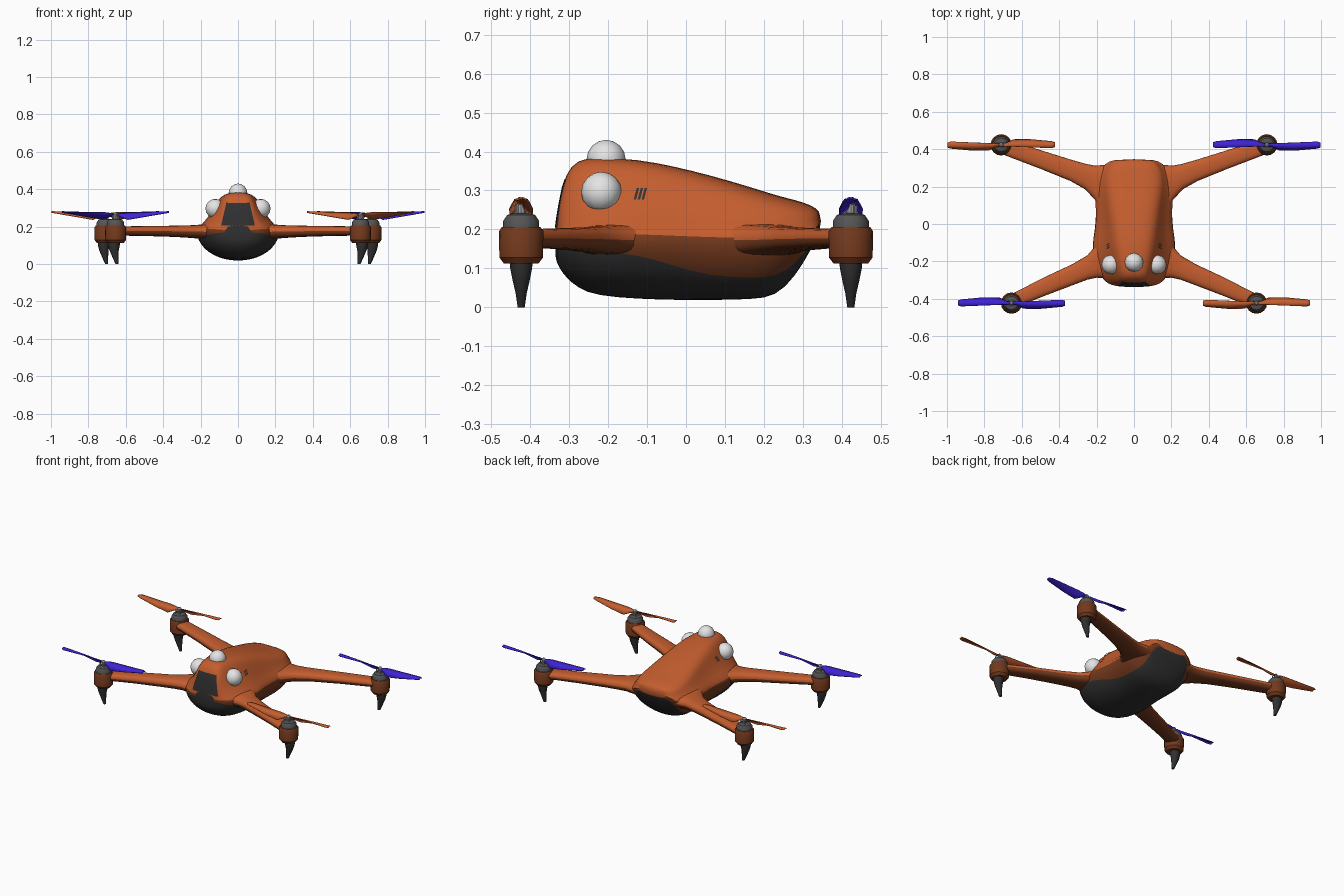
import bpy, bmesh, math
from mathutils import Vector

if "Cube" in bpy.data.objects:
    bpy.data.objects.remove(bpy.data.objects["Cube"])

def material(name, r, g, b):
    m = bpy.data.materials.new(name)
    m.diffuse_color = (r, g, b, 1)
    m.use_nodes = True
    m.node_tree.nodes["Principled BSDF"].inputs["Base Color"].default_value = m.diffuse_color
    return m

ORANGE = material("orange shell", .55, .11, .028)
BROWN = material("brown lower shell", .17, .04, .012)
DARK = material("dark cover", .03, .03, .03)
GREY = material("motor grey", .09, .09, .09)
WHITE = material("white dome", .78, .78, .78)
BLUE = material("blue blade", .05, .017, .68)
STEEL = material("hub steel", .35, .35, .36)

def finish(name, bm, mats, angle=35):
    bmesh.ops.recalc_face_normals(bm, faces=bm.faces)
    me = bpy.data.meshes.new(name)
    bm.to_mesh(me)
    bm.free()
    for m in mats:
        me.materials.append(m)
    ob = bpy.data.objects.new(name, me)
    bpy.context.collection.objects.link(ob)
    bpy.ops.object.select_all(action='DESELECT')
    ob.select_set(True)
    bpy.context.view_layer.objects.active = ob
    bpy.ops.object.shade_smooth_by_angle(angle=math.radians(angle))
    return ob

def loft(name, rings, mats, rule=None, angle=35, caps=(0, 0)):
    """Skin closed rings; rule(j) gives the material of strip j."""
    bm = bmesh.new()
    vs = [[bm.verts.new(p) for p in r] for r in rings]
    n = len(rings[0])
    for a, b in zip(vs, vs[1:]):
        for j in range(n):
            f = bm.faces.new((a[j], a[(j + 1) % n], b[(j + 1) % n], b[j]))
            f.material_index = rule(j) if rule else 0
    for r, c in zip((vs[0], vs[-1]), caps):
        bm.faces.new(r).material_index = c
    return finish(name, bm, mats, angle)

def lathe(name, profile, x, y, mat, n=16):
    rings = [[(x + r * math.cos(2 * math.pi * k / n), y + r * math.sin(2 * math.pi * k / n), z)
              for k in range(n)] for r, z in profile]
    return loft(name, rings, [mat])

# Fuselage: y, bottom, top, half width, shoulder half width, cover edge height
stations = [
    (-.337, .125, .196, .075, .06, .17), (-.325, .10, .27, .125, .08, .168),
    (-.31, .078, .345, .152, .078, .163), (-.278, .048, .38, .178, .078, .155),
    (-.23, .028, .386, .212, .085, .15), (-.12, .02, .38, .228, .105, .138),
    (-.03, .018, .362, .212, .115, .105), (.06, .018, .34, .208, .125, .075),
    (.17, .02, .308, .218, .14, .07), (.23, .027, .288, .212, .145, .072),
    (.28, .078, .276, .192, .14, .105), (.322, .15, .263, .16, .12, .165),
    (.347, .2, .245, .115, .09, .21)]
LOW, P = 5, .93
rings = []
for y, zb, zt, w, wt, zc in stations:
    zm = max(.185, zb + .025)
    tc = math.acos(((zm - zc) / (zm - zb)) ** (1 / P))
    angles = [tc * k / LOW for k in range(LOW + 1)] + [tc + (math.pi / 2 - tc) * k / 2 for k in (1, 2)]
    half = [(w * math.sin(t) ** P, zm - (zm - zb) * max(0, math.cos(t)) ** P) for t in angles]
    drop = min(.03, .25 * (zt - zm))
    zs = zt - drop
    half += [(w + (wt - w) * k ** .72, zm + (zs - zm) * k) for k in (.25, .5, .75, 1)]
    half += [(wt * .75, zt - drop * .3), (wt * .4, zt - drop * .05), (0, zt)]
    rings.append([(a, y, z) for a, z in half] + [(-a, y, z) for a, z in half[-2:0:-1]])
N = len(rings[0])

def shell_colour(j):
    j = min(j, N - 1 - j)
    return 1 if j < LOW else 2 if j < LOW + 2 else 0

body = loft("fuselage", rings, [ORANGE, DARK, BROWN], shell_colour, 60, (1, 0))
body.modifiers.new("round", 'SUBSURF').levels = 1
body.modifiers["round"].render_levels = 1
bpy.context.view_layer.update()
shell = body.evaluated_get(bpy.context.evaluated_depsgraph_get())

def decal(name, corner, nu, nv, axis, mat, lift=.003):
    """Thin plate laid on the shell by projecting a grid along an axis."""
    bm = bmesh.new()
    axis = Vector(axis)
    grid = []
    for i in range(nu + 1):
        row = []
        for j in range(nv + 1):
            hit, loc, nor, _ = shell.ray_cast(Vector(corner(i / nu, j / nv)) - axis, axis)
            row.append(bm.verts.new(loc + nor * lift) if hit else None)
        grid.append(row)
    for i in range(nu):
        for j in range(nv):
            q = (grid[i][j], grid[i + 1][j], grid[i + 1][j + 1], grid[i][j + 1])
            if all(q):
                bm.faces.new(q)
    return finish(name, bm, [mat], 60)

# Front window and side vents
decal("front_window", lambda u, v: ((2 * u - 1) * (.09 - .028 * v), 0, .205 + .122 * v), 12, 12, (0, 1, 0), DARK, .002)
for s in (-1, 1):
    for k in range(3):
        decal("side_vent", lambda u, v: (0, -.134 + .01 * k + .006 * u + .008 * v, .275 + .03 * v),
              1, 3, (-s, 0, 0), DARK)

def dome(name, x, y, z, r):
    bm = bmesh.new()
    bmesh.ops.create_uvsphere(bm, u_segments=12, v_segments=8, radius=r)
    bmesh.ops.translate(bm, verts=bm.verts, vec=(x, y, z))
    finish(name, bm, [WHITE], 40)

dome("top_dome", 0, -.205, .38, .05)
for s in (-1, 1):
    dome("side_dome", s * .122, -.217, .296, .052)

# Arms: x, y range, z range, flaring into the fuselage
back_arm = [(.1, .0, .32, .12, .222), (.17, .05, .315, .13, .214), (.21, .13, .312, .136, .21),
            (.26, .185, .322, .14, .207), (.34, .23, .345, .145, .205), (.5, .295, .395, .15, .203),
            (.71, .375, .462, .153, .2)]
front_arm = [(.1, -.3, .0, .12, .222), (.16, -.29, -.04, .13, .214), (.2, -.287, -.11, .136, .21),
             (.25, -.298, -.168, .14, .207), (.33, -.328, -.215, .145, .205), (.48, -.385, -.285, .15, .203),
             (.655, -.455, -.375, .153, .2)]

def arm(name, data, s):
    rings = []
    for x, y1, y2, z1, z2 in data:
        ring = []
        for k in range(20):
            c, d = math.cos(k * math.pi / 10), math.sin(k * math.pi / 10)
            sq = lambda v: math.copysign(abs(v) ** .75, v)
            ring.append((s * x, (y1 + y2) / 2 + (y2 - y1) / 2 * sq(c), (z1 + z2) / 2 + (z2 - z1) / 2 * sq(d)))
        rings.append(ring)
    loft(name, rings, [ORANGE, BROWN], lambda j: int(j >= 10), 60)

# Blade: distance, upper edge y and z, lower edge y and z
blade = [(.0, .008, .266, -.008, .258), (.03, .008, .274, -.012, .252), (.065, .008, .278, -.03, .238),
         (.15, .012, .278, -.031, .253), (.27, .018, .278, -.02, .274), (.287, .012, .278, -.014, .277)]

def propeller(name, x, y, hand, mat):
    bm = bmesh.new()
    for t in (-1, 1):
        vs = [[bm.verts.new((x + t * d, y + t * hand * e, z)) for e, z in
               ((ya, za), ((ya + yb) / 2 - .004, (za + zb) / 2 + .006), (yb, zb))]
              for d, ya, za, yb, zb in blade]
        for a, b in zip(vs, vs[1:]):
            for j in (0, 1):
                bm.faces.new((a[j], a[j + 1], b[j + 1], b[j]))
    ob = finish(name, bm, [mat], 50)
    ob.modifiers.new("thickness", 'SOLIDIFY').thickness = .004

# Leg: height, inward shift, half sizes
leg = [(.125, -.006, .034, .03), (.1, -.008, .031, .028), (.07, -.007, .024, .022),
       (.035, .0, .016, .014), (0, .008, .008, .009)]

for s in (-1, 1):
    for tag, px, py, data in (("back", .71, .423, back_arm), ("front", .655, -.423, front_arm)):
        x = s * px
        arm(tag + "_arm", data, s)
        lathe(tag + "_motor_pod", [(.044, .112), (.056, .128), (.057, .195), (.05, .206)], x, py, BROWN)
        lathe(tag + "_motor", [(.046, .2), (.046, .222), (.036, .237), (.02, .242)], x, py, GREY)
        lathe(tag + "_hub", [(.012, .238), (.012, .268), (.006, .276)], x, py, STEEL, 10)
        for k in range(4):
            a = math.pi / 4 + k * math.pi / 2
            lathe(tag + "_hub_pin", [(.004, .236), (.004, .262)], x + .02 * math.cos(a), py + .02 * math.sin(a), STEEL, 6)
        blue = (s > 0) == (tag == "back")
        propeller(tag + "_propeller", x, py, 1 if blue else -1, BLUE if blue else ORANGE)
        loft(tag + "_leg", [[(x - s * dx + hx * math.cos(k * math.pi / 6), py + hy * math.sin(k * math.pi / 6), z)
                             for k in range(12)] for z, dx, hx, hy in leg], [DARK], angle=50)
